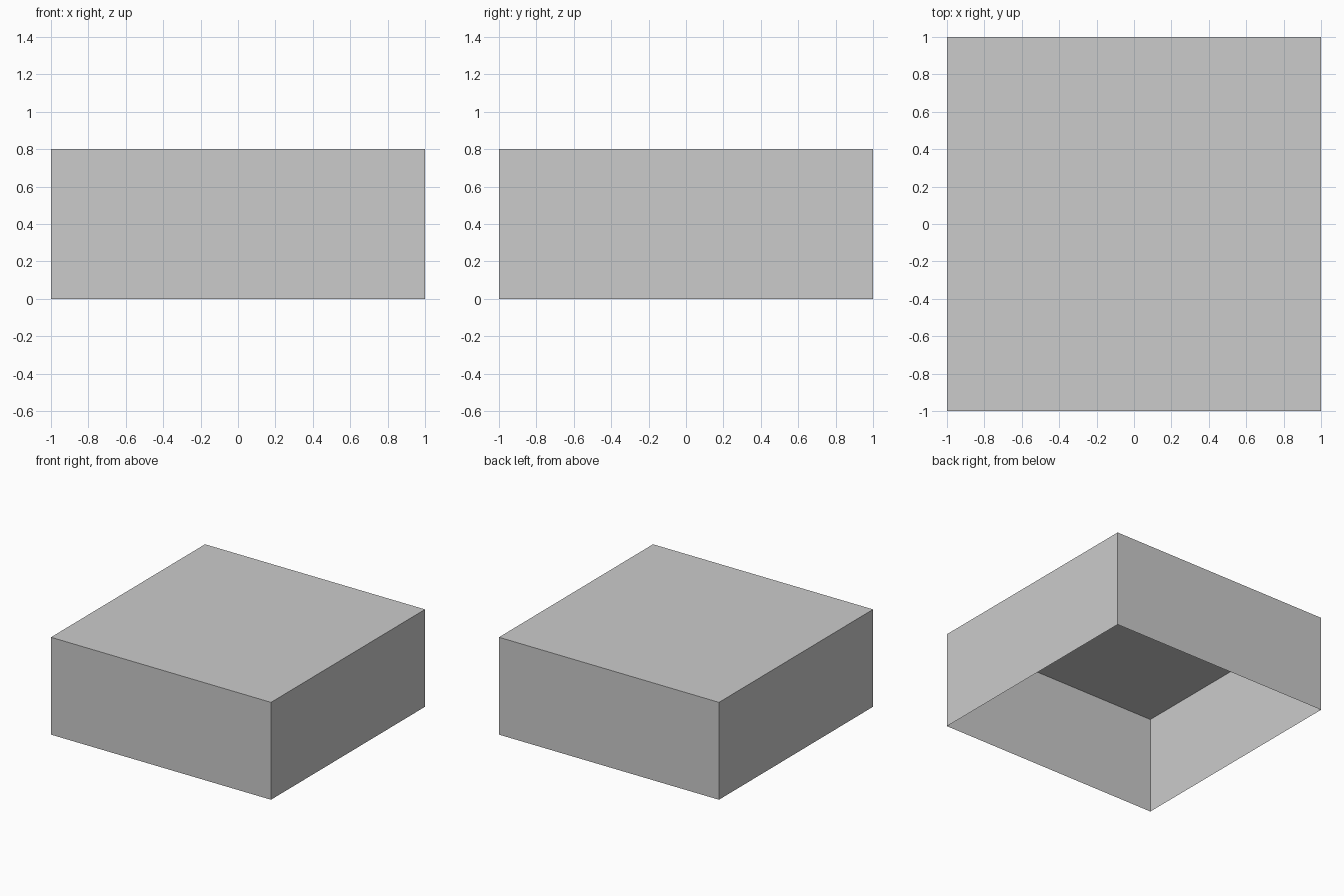
import bpy
import bmesh
from mathutils import Matrix, Vector

if "Cube" in bpy.data.objects:
    bpy.data.objects.remove(bpy.data.objects["Cube"])

SIZE, HEIGHT = 2.0, 0.8

# Thin-walled square cover: box with an open underside
bm = bmesh.new()
bmesh.ops.create_cube(
    bm, size=1.0,
    matrix=Matrix.Translation((0, 0, HEIGHT / 2)) @ Matrix.Diagonal(Vector((SIZE, SIZE, HEIGHT, 1))))
bm.normal_update()
bottom = [f for f in bm.faces if f.normal.z < -0.5]
bmesh.ops.delete(bm, geom=bottom, context='FACES_ONLY')

mesh = bpy.data.meshes.new("open_box")
bm.to_mesh(mesh)
bm.free()
bpy.context.collection.objects.link(bpy.data.objects.new("open_box", mesh))
